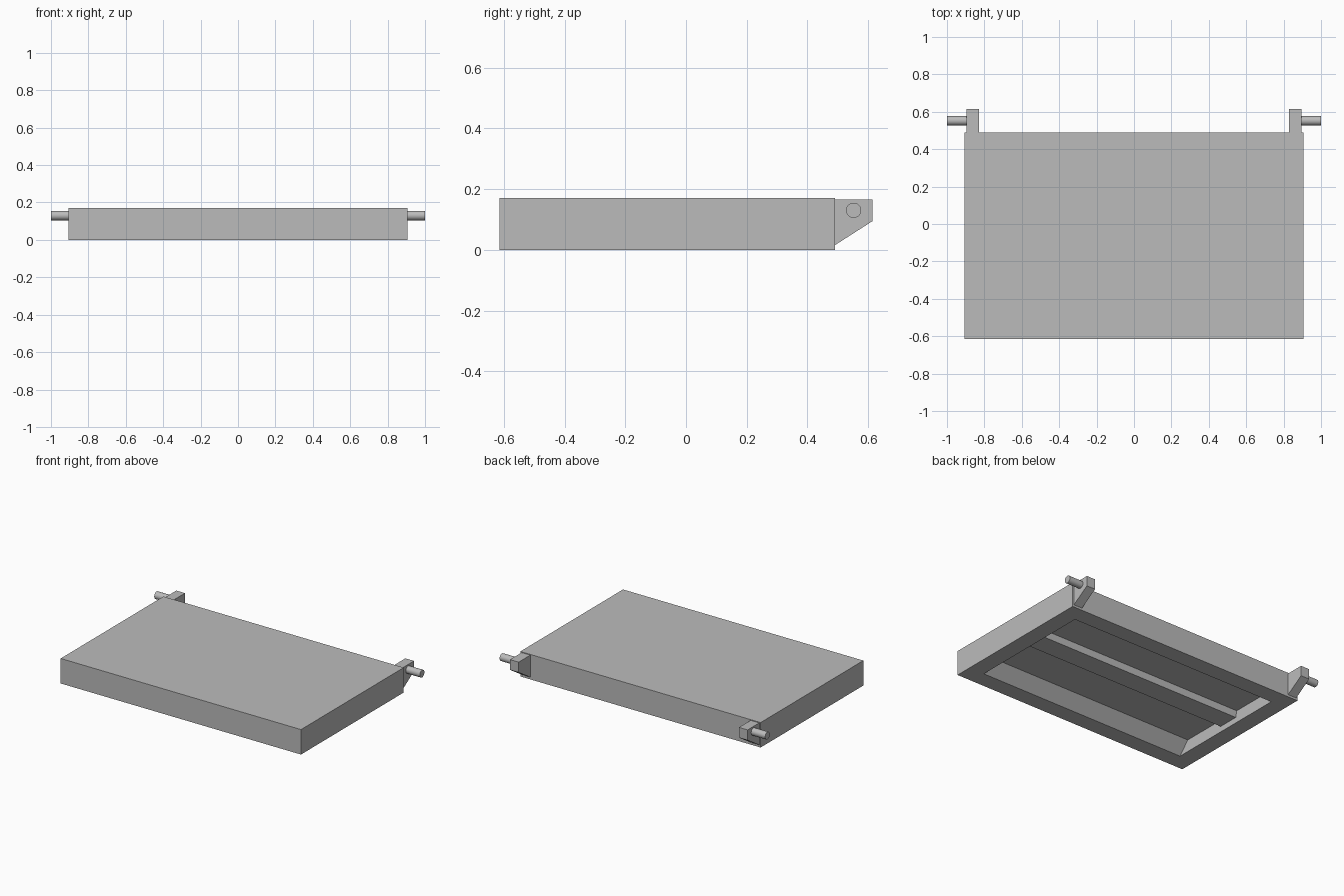
import bpy
import bmesh
from math import radians
from mathutils import Matrix

cube = bpy.data.objects.get("Cube")
if cube:
    bpy.data.objects.remove(cube, do_unlink=True)

GREY = (0.5, 0.5, 0.5, 1.0)
grey = bpy.data.materials.new("plain grey")
grey.use_nodes = True
grey.diffuse_color = GREY
grey.node_tree.nodes["Principled BSDF"].inputs["Base Color"].default_value = GREY


def finish(bm, name):
    bmesh.ops.recalc_face_normals(bm, faces=bm.faces)
    mesh = bpy.data.meshes.new(name)
    bm.to_mesh(mesh)
    bm.free()
    mesh.materials.append(grey)
    obj = bpy.data.objects.new(name, mesh)
    bpy.context.collection.objects.link(obj)
    return obj


def extrude_profile(name, profile, x0, x1):
    """Sweep a (y, z) outline along x."""
    bm = bmesh.new()
    face = bm.faces.new([bm.verts.new((x0, y, z)) for y, z in profile])
    swept = bmesh.ops.extrude_face_region(bm, geom=[face])["geom"]
    verts = [v for v in swept if isinstance(v, bmesh.types.BMVert)]
    bmesh.ops.translate(bm, verts=verts, vec=(x1 - x0, 0, 0))
    return finish(bm, name)


# Panel slab
FRONT, BACK, TOP = -0.615, 0.49, 0.17
panel = extrude_profile(
    "panel", [(FRONT, 0), (BACK, 0), (BACK, TOP), (FRONT, TOP)], -0.905, 0.905)

# Underside recess with sloped long walls, leaving a stiffening rib in the middle
CEILING, RIB = 0.082, 0.039
recess = [(-0.50, -0.05), (-0.50, 0), (-0.425, CEILING), (-0.12, CEILING),
          (-0.11, RIB), (0.035, RIB), (0.045, CEILING), (0.30, CEILING),
          (0.375, 0), (0.375, -0.05)]
cutter = extrude_profile("recess_cutter", recess, -0.79, 0.79)
cutter.hide_render = True

cut = panel.modifiers.new("recess", "BOOLEAN")
cut.operation = "DIFFERENCE"
cut.solver = "EXACT"
cut.object = cutter
bpy.context.view_layer.objects.active = panel
bpy.ops.object.modifier_apply(modifier=cut.name)
bpy.data.objects.remove(cutter, do_unlink=True)

# Hinge lugs and pivot pins at both back corners
lug = [(BACK, 0.015), (0.615, 0.095), (0.615, 0.165), (BACK, 0.165)]
for side, s in (("left", 1), ("right", -1)):
    extrude_profile(side + "_hinge_lug", lug, s * 0.83, s * 0.895)

    bm = bmesh.new()
    place = Matrix.Translation((s * 0.9475, 0.552, 0.13)) @ Matrix.Rotation(radians(90), 4, "Y")
    bmesh.ops.create_cone(bm, cap_ends=True, segments=32, radius1=0.025,
                          radius2=0.025, depth=0.105, matrix=place)
    pin = finish(bm, side + "_pivot_pin")
    bpy.ops.object.select_all(action="DESELECT")
    pin.select_set(True)
    bpy.context.view_layer.objects.active = pin
    bpy.ops.object.shade_smooth_by_angle(angle=radians(30))
